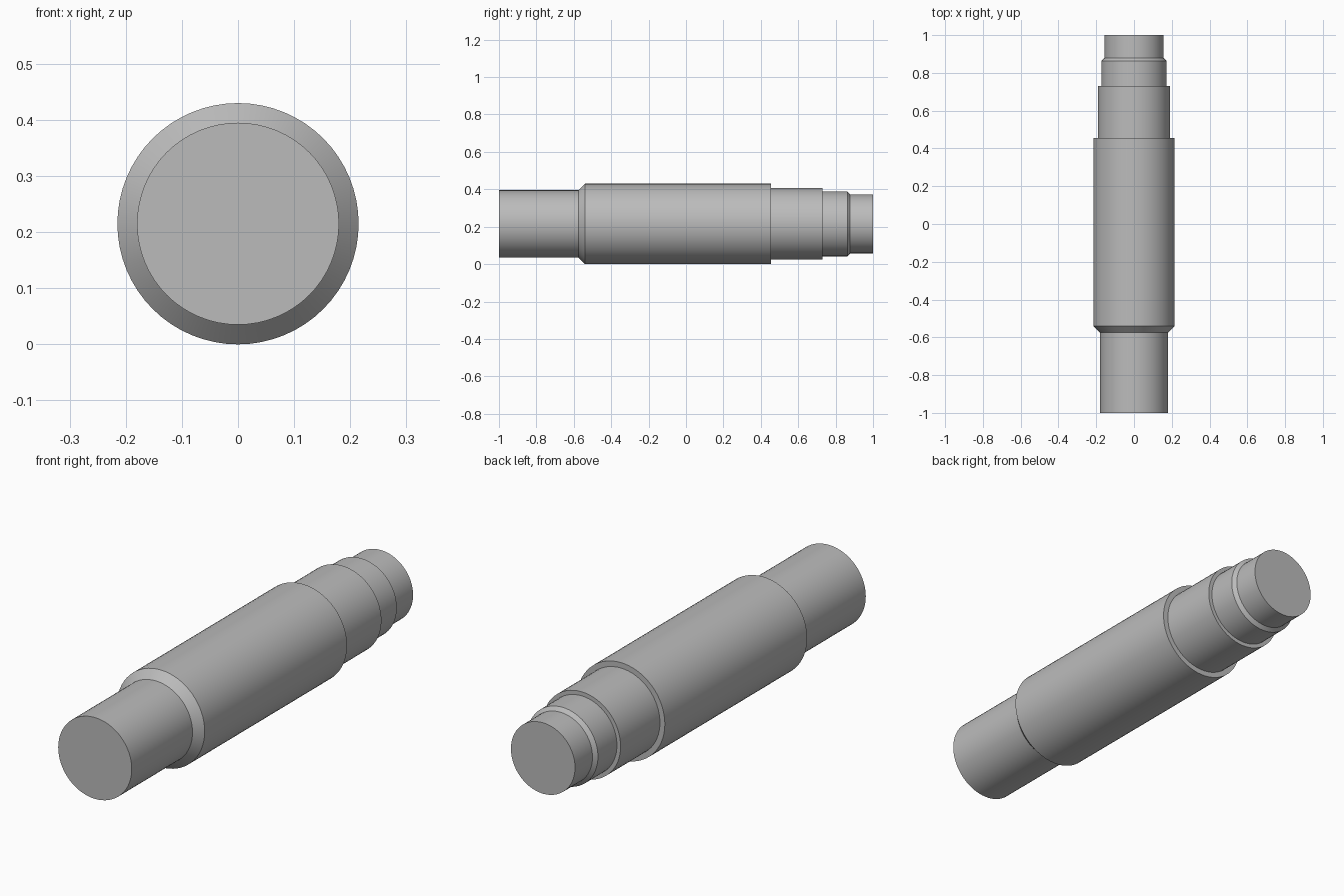
import bpy, bmesh
from math import radians
from mathutils import Matrix, Vector

cube = bpy.data.objects.get("Cube")
if cube:
    bpy.data.objects.remove(cube, do_unlink=True)

AXIS_Z = 0.215
SEGMENTS = 64

# Plain machined steel
steel = bpy.data.materials.new("steel grey")
steel.use_nodes = True
colour = (0.5, 0.5, 0.5, 1)
steel.diffuse_color = colour
steel.node_tree.nodes["Principled BSDF"].inputs["Base Color"].default_value = colour

# Turned profile as (y, radius), from the front journal to the rear spigot
profile = [
    (-1.0, 0), (-1.0, 0.18), (-0.575, 0.18),       # front journal
    (-0.54, 0.215), (0.455, 0.215),                # chamfered main body
    (0.455, 0.191), (0.73, 0.191),                 # first step
    (0.73, 0.173), (0.863, 0.173),                 # second step
    (0.878, 0.157), (1.0, 0.157), (1.0, 0),        # rear spigot
]


def lathe(name, points):
    """Spin a profile around the shaft axis, with flat n-gon end caps."""
    bm = bmesh.new()
    rings = []
    for y, r in points[1:-1]:
        start = Vector((0, y, r))
        rings.append([
            bm.verts.new(Matrix.Rotation(radians(360 * i / SEGMENTS), 3, "Y") @ start)
            for i in range(SEGMENTS)])
    for a, b in zip(rings, rings[1:]):
        for i in range(SEGMENTS):
            j = (i + 1) % SEGMENTS
            bm.faces.new((a[i], a[j], b[j], b[i]))
    bm.faces.new(rings[0])
    bm.faces.new(rings[-1])
    bmesh.ops.recalc_face_normals(bm, faces=bm.faces)
    mesh = bpy.data.meshes.new(name)
    bm.to_mesh(mesh)
    bm.free()
    mesh.materials.append(steel)
    obj = bpy.data.objects.new(name, mesh)
    bpy.context.collection.objects.link(obj)
    obj.location.z = AXIS_Z
    return obj


shaft = lathe("stepped_shaft", profile)
bpy.ops.object.select_all(action="DESELECT")
shaft.select_set(True)
bpy.context.view_layer.objects.active = shaft
bpy.ops.object.shade_smooth_by_angle(angle=radians(30))
